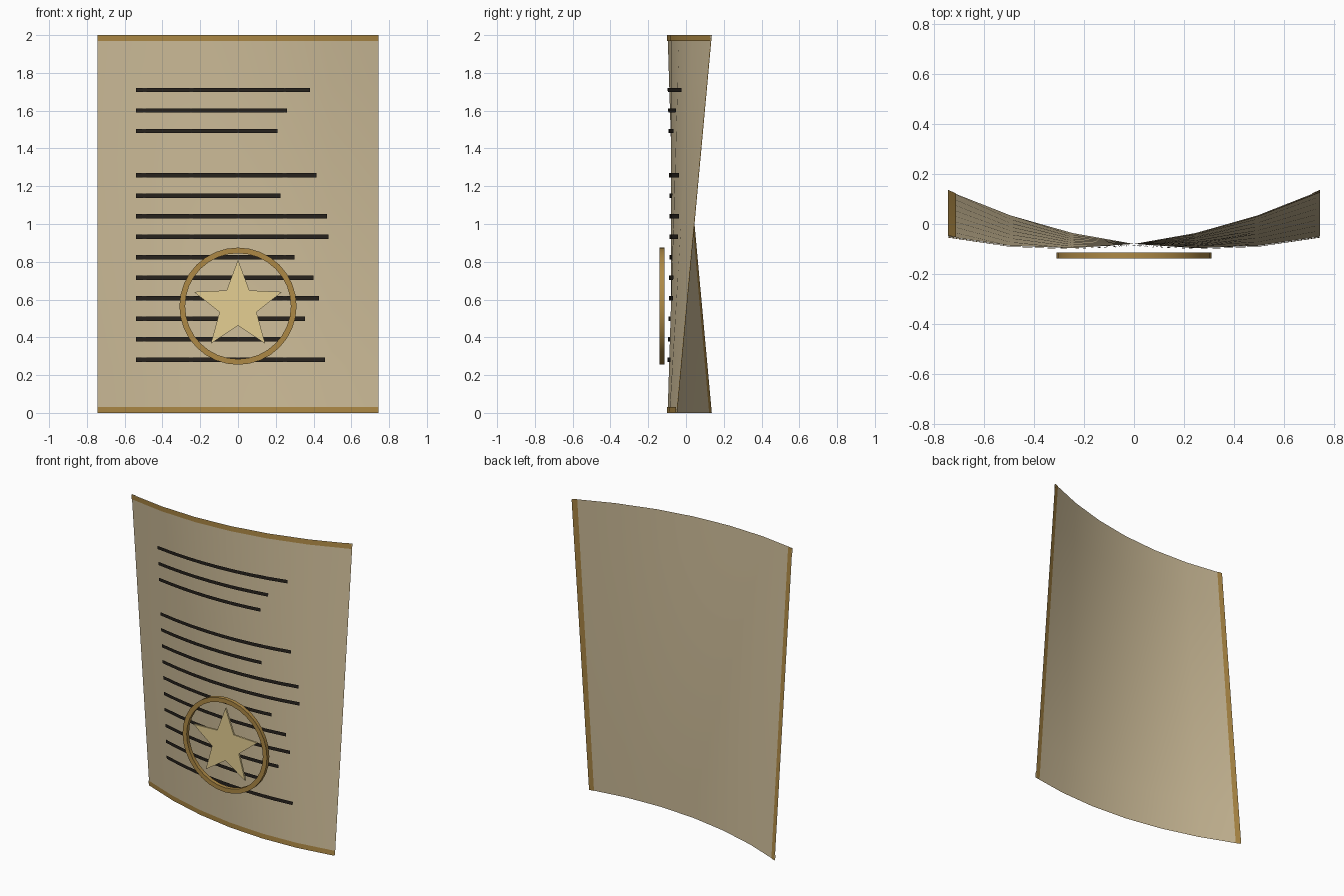
import bpy
import bmesh
import math

cube = bpy.data.objects.get("Cube")
if cube:
    bpy.data.objects.remove(cube, do_unlink=True)


def material(name, rgb, metallic=0.0):
    mat = bpy.data.materials.new(name)
    mat.use_nodes = True
    mat.diffuse_color = (*rgb, 1)
    shader = mat.node_tree.nodes["Principled BSDF"]
    shader.inputs["Base Color"].default_value = (*rgb, 1)
    shader.inputs["Metallic"].default_value = metallic
    shader.inputs["Roughness"].default_value = 0.7
    return mat


PAPER = material("parchment", (0.62, 0.51, 0.32))
BRONZE = material("bronze", (0.42, 0.25, 0.06))
GOLD = material("pale_gold", (0.78, 0.62, 0.29))
INK = material("ink", (0.02, 0.016, 0.012))

HALF_W, HEIGHT = 0.745, 2.0


def sheet_y(x, z):
    """Depth of the bowed and twisted sheet."""
    return -0.08 + 0.218 * x * x + 0.123 * x * (z - HEIGHT / 2)


def finish(name, bm, mat):
    mesh = bpy.data.meshes.new(name)
    bm.to_mesh(mesh)
    bm.free()
    mesh.materials.append(mat)
    obj = bpy.data.objects.new(name, mesh)
    bpy.context.collection.objects.link(obj)
    bpy.ops.object.select_all(action="DESELECT")
    obj.select_set(True)
    bpy.context.view_layer.objects.active = obj
    bpy.ops.object.shade_smooth_by_angle(angle=math.radians(30))
    return obj


def patch(name, x0, x1, z0, z1, nx, nz, offset, mat):
    """Rectangular strip that follows the sheet at a small offset in y."""
    bm = bmesh.new()
    rows = []
    for j in range(nz + 1):
        z = z0 + (z1 - z0) * j / nz
        xs = [x0 + (x1 - x0) * i / nx for i in range(nx + 1)]
        rows.append([bm.verts.new((x, sheet_y(x, z) + offset, z)) for x in xs])
    for low, high in zip(rows, rows[1:]):
        for i in range(nx):
            quad = [low[i], low[i + 1], high[i + 1], high[i]]
            bm.faces.new(quad if offset <= 0 else quad[::-1])
    return finish(name, bm, mat)


def circle(radius, count, cz):
    """Points of a ring in the xz plane, starting at the top."""
    angles = [2 * math.pi * i / count for i in range(count)]
    return [(radius * math.sin(a), cz + radius * math.cos(a)) for a in angles]


# Curved parchment
patch("parchment_sheet", -HALF_W, HALF_W, 0, HEIGHT, 6, 8, 0, PAPER)

# Front borders along top and bottom, back borders along the sides
BAND = 0.032
patch("top_border", -HALF_W, HALF_W, HEIGHT - BAND, HEIGHT, 6, 1, -0.004, BRONZE)
patch("bottom_border", -HALF_W, HALF_W, 0, BAND, 6, 1, -0.004, BRONZE)
patch("left_back_border", HALF_W - BAND, HALF_W, 0, HEIGHT, 1, 8, 0.004, BRONZE)
patch("right_back_border", -HALF_W, BAND - HALF_W, 0, HEIGHT, 1, 8, 0.004, BRONZE)

# Written lines: a heading block and a body block, as (top height, right ends)
blocks = [
    (1.71, [0.38, 0.26, 0.21]),
    (1.258, [0.415, 0.225, 0.47, 0.48, 0.30, 0.40, 0.43, 0.355, 0.24, 0.46]),
]
for title, (top, ends) in zip(("heading", "body"), blocks):
    for n, end in enumerate(ends):
        z = top - 0.1085 * n
        patch(f"{title}_line_{n + 1}", -0.54, end, z - 0.011, z + 0.011,
              8, 1, -0.008, INK)

# Seal ring: square section swept round a circle
SEAL_Z, FRONT, BACK = 0.565, -0.139, -0.114
bm = bmesh.new()
COUNT = 32
loops = []
for radius, y in ((0.31, FRONT), (0.31, BACK), (0.28, BACK), (0.28, FRONT)):
    loops.append([bm.verts.new((x, y, z)) for x, z in circle(radius, COUNT, SEAL_Z)])
for k in range(4):
    a, b = loops[k], loops[(k + 1) % 4]
    for i in range(COUNT):
        j = (i + 1) % COUNT
        bm.faces.new((a[i], a[j], b[j], b[i]))
bmesh.ops.recalc_face_normals(bm, faces=bm.faces)
finish("seal_ring", bm, BRONZE)

# Seal star: extruded five-pointed outline
outer, inner = circle(0.245, 10, SEAL_Z), circle(0.103, 10, SEAL_Z)
outline = [outer[i] if i % 2 == 0 else inner[i] for i in range(10)]
bm = bmesh.new()
face = bm.faces.new([bm.verts.new((x, -0.132, z)) for x, z in outline])
extruded = bmesh.ops.extrude_face_region(bm, geom=[face], use_keep_orig=True)
moved = [v for v in extruded["geom"] if isinstance(v, bmesh.types.BMVert)]
bmesh.ops.translate(bm, verts=moved, vec=(0, 0.012, 0))
bmesh.ops.recalc_face_normals(bm, faces=bm.faces)
finish("seal_star", bm, GOLD)
